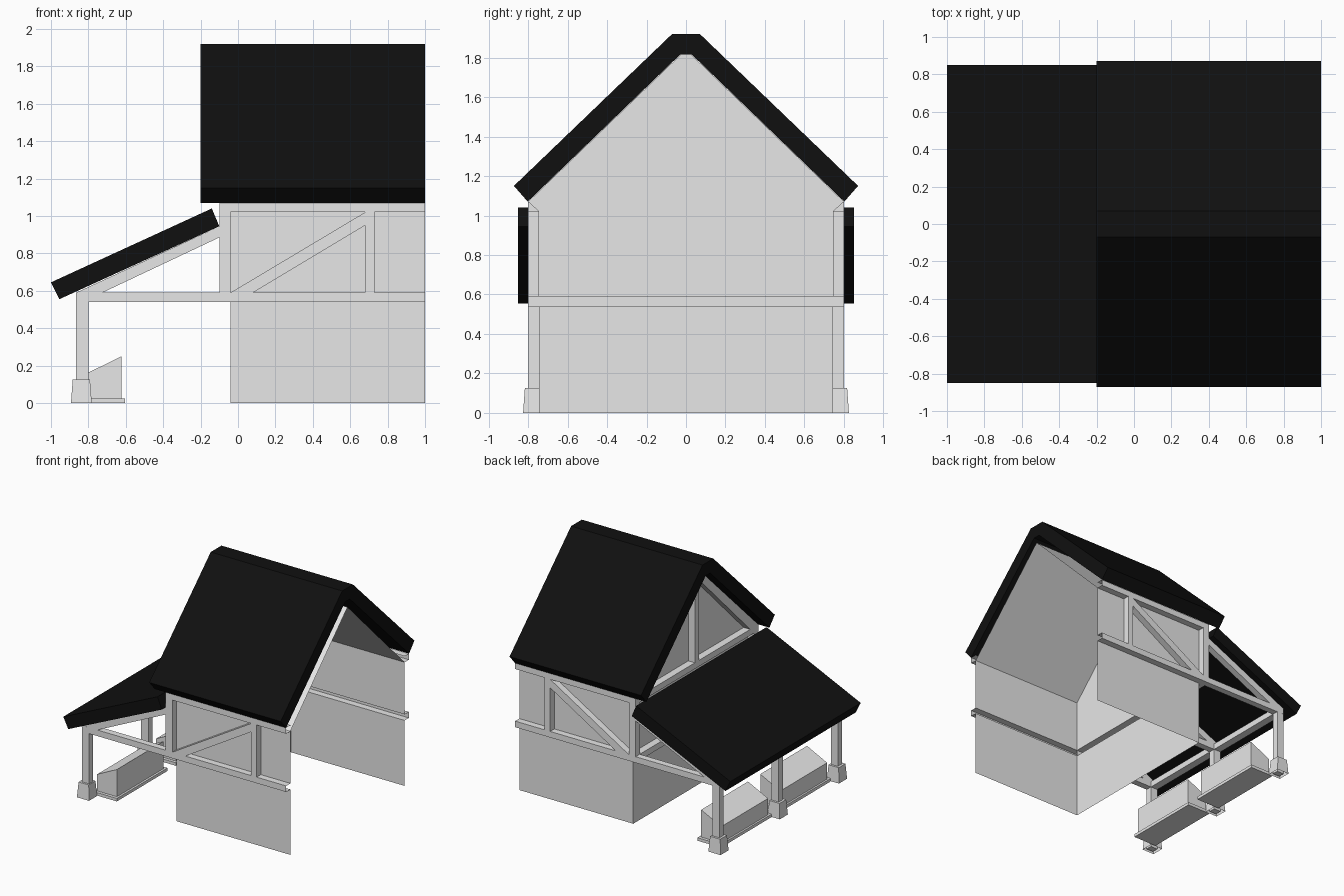
import bpy
import bmesh
from mathutils import Vector

old = bpy.data.objects.get("Cube")
if old:
    bpy.data.objects.remove(old, do_unlink=True)


def material(name, value):
    m = bpy.data.materials.new(name)
    m.use_nodes = True
    color = (value, value, value, 1)
    m.diffuse_color = color
    m.node_tree.nodes["Principled BSDF"].inputs["Base Color"].default_value = color
    return m


GREY = material("pale_grey", 0.8)
BLACK = material("roof_black", 0.005)
DIRS = {"+x": (1, 0, 0), "-x": (-1, 0, 0), "+y": (0, 1, 0),
        "-y": (0, -1, 0), "+z": (0, 0, 1), "-z": (0, 0, -1)}


def prism(name, profile, axis, lo, hi, mat=GREY, skip=(), taper=1.0):
    """Extrude a closed profile along an axis; skip lists directions left open."""
    cx = sum(p[0] for p in profile) / len(profile)
    cy = sum(p[1] for p in profile) / len(profile)
    bm = bmesh.new()
    rings = []
    for d, k in ((lo, 1.0), (hi, taper)):
        ring = []
        for a, b in profile:
            a, b = cx + (a - cx) * k, cy + (b - cy) * k
            co = {"x": (d, a, b), "y": (a, d, b), "z": (a, b, d)}[axis]
            ring.append(bm.verts.new(co))
        rings.append(ring)
    n = len(profile)
    bm.faces.new(rings[0])
    bm.faces.new(rings[1])
    for i in range(n):
        j = (i + 1) % n
        bm.faces.new((rings[0][i], rings[0][j], rings[1][j], rings[1][i]))
    bmesh.ops.recalc_face_normals(bm, faces=bm.faces)
    bm.normal_update()
    gone = [f for f in bm.faces
            if any(f.normal.dot(Vector(DIRS[s])) > 0.95 for s in skip)]
    if gone:
        bmesh.ops.delete(bm, geom=gone, context="FACES")
    mesh = bpy.data.meshes.new(name)
    bm.to_mesh(mesh)
    bm.free()
    mesh.materials.append(mat)
    ob = bpy.data.objects.new(name, mesh)
    bpy.context.collection.objects.link(ob)
    return ob


def box(name, x, y, z, skip=(), taper=1.0):
    x, y = sorted(x), sorted(y)
    outline = [(x[0], y[0]), (x[1], y[0]), (x[1], y[1]), (x[0], y[1])]
    return prism(name, outline, "z", z[0], z[1], skip=skip, taper=taper)


IN, OUT = 0.745, 0.8        # wall plane and outer timber plane
WALL, EDGE = -0.04, -0.1    # end wall and its outer timber plane
LOW, MID = (0.54, 0.59), (1.02, 1.07)
PEAK, HALF = 1.76, 0.027

# Thin wall shells, open at the far end
box("lower_walls", (WALL, 1), (-IN, IN), (0, LOW[0]), skip=("+x", "+z", "-z"))
prism("upper_walls", [(-IN, LOW[1]), (-IN, MID[0]), (0, PEAK), (IN, MID[0]), (IN, LOW[1])],
      "x", WALL, 1, skip=("+x", "-z"))

# Main roof slab
right = [(0.07, 1.92), (0.872, 1.15), (0.802, 1.07), (0.03, 1.815)]
prism("main_roof", right + [(-y, z) for y, z in reversed(right)], "x", -0.2, 1, BLACK)

# Timber framing on both long walls, and gable rafters
for s, side in ((-1, "front"), (1, "back")):
    inner = "+y" if s < 0 else "-y"
    ys = (s * IN, s * OUT)
    lo, hi = sorted(ys)
    box(side + "_lower_beam", (EDGE, 1), ys, LOW, skip=(inner, "+x"))
    box(side + "_eave_beam", (EDGE, 1), ys, MID, skip=(inner, "+x"))
    box(side + "_corner_post", (EDGE, WALL), ys, (LOW[1], MID[0]))
    box(side + "_wall_post", (0.68, 0.73), ys, (LOW[1], MID[0]))
    prism(side + "_brace", [(WALL, 0.59), (0.08, 0.59), (0.68, 0.95), (0.68, 1.02)],
          "y", lo, hi)
    prism(side + "_gable_rafter",
          [(s * OUT, MID[1]), (s * HALF, 1.815), (0, 1.815), (0, PEAK), (s * IN, MID[0])],
          "x", EDGE, WALL)

# Timbers on the gable wall
box("gable_lower_beam", (EDGE, WALL), (-IN, IN), LOW, skip=("+x",))
box("gable_tie_beam", (EDGE, WALL), (-IN, IN), MID)
box("gable_king_post", (EDGE, WALL), (-HALF, HALF), (MID[1], PEAK))

# Lean-to roof slab
prism("porch_roof", [(-1, 0.645), (-0.955, 0.555), (-0.1, 0.945), (-0.14, 1.04)],
      "y", -0.85, 0.85, BLACK)

# Lean-to frame: three bays lines of post, foot, beam and rafter
POST = (-0.865, -0.8)
for label, y in (("front", -0.7725), ("middle", 0), ("back", 0.7725)):
    ys = (y - HALF, y + HALF)
    box(label + "_porch_post", POST, ys, (0, LOW[0]))
    box(label + "_post_foot", (-0.893, -0.782), (y - 0.053, y + 0.053), (0, 0.125),
        skip=("-z",), taper=0.83)
    box(label + "_porch_beam", (POST[1], EDGE), ys, LOW)
    prism(label + "_porch_rafter",
          [(-0.865, 0.59), (EDGE, 0.945), (EDGE, 0.885), (-0.725, 0.59)],
          "y", ys[0], ys[1])
box("porch_outer_beam", POST, (-OUT, OUT), LOW)

# Slant-topped bins between the posts
for label, y in (("front", -0.385), ("back", 0.385)):
    box(label + "_bin_base", (-0.82, -0.605), (y - 0.33, y + 0.33), (0, 0.025))
    prism(label + "_bin",
          [(-0.805, 0.025), (-0.805, 0.16), (-0.622, 0.25), (-0.622, 0.025)],
          "y", y - 0.305, y + 0.305)
